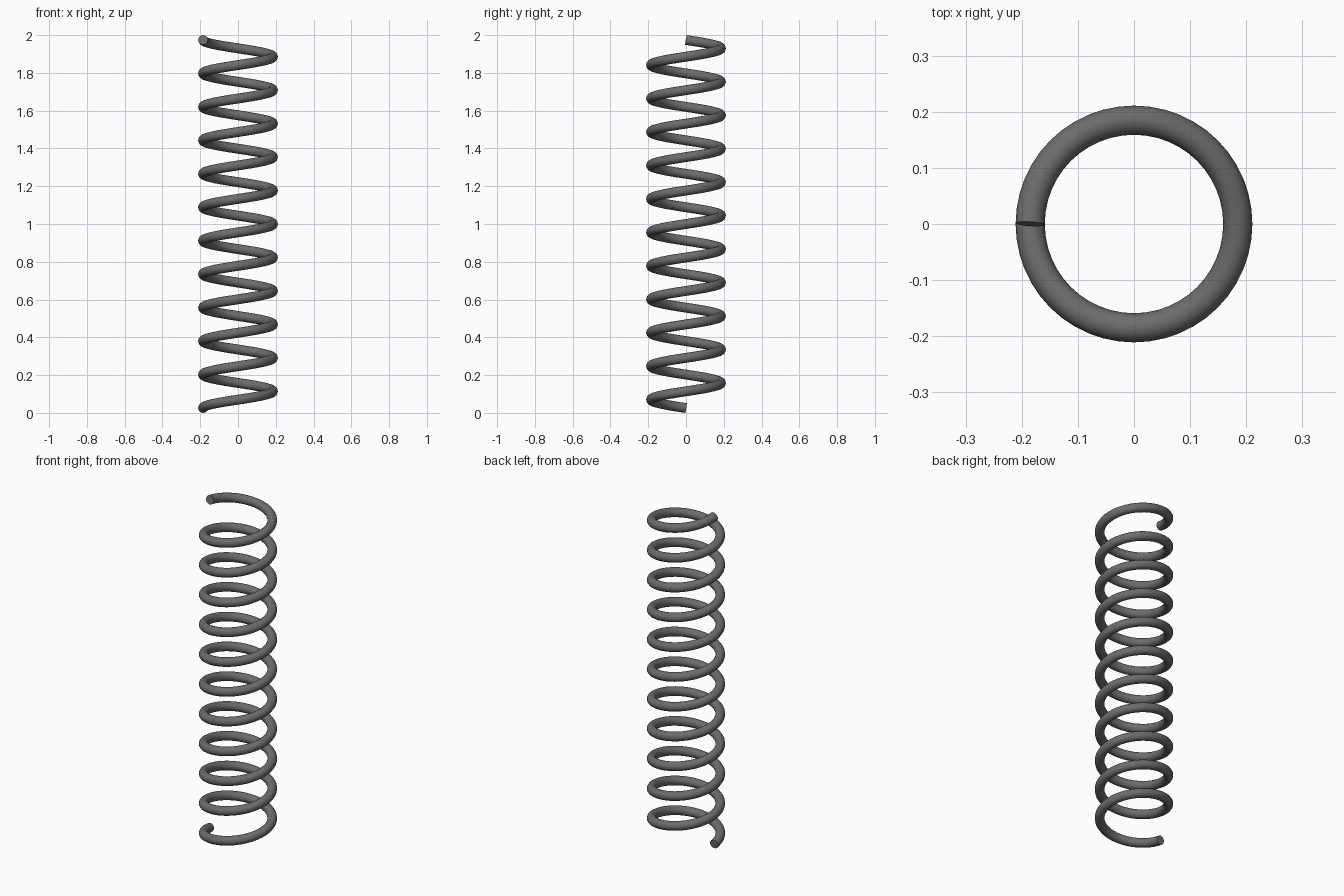
import bpy
from math import pi, cos, sin, atan

cube = bpy.data.objects.get("Cube")
if cube:
    bpy.data.objects.remove(cube, do_unlink=True)

TURNS = 11
STEPS = 48          # segments per turn
COIL_RADIUS = 0.185
WIRE_RADIUS = 0.026
HEIGHT = 2.0

# Dark steel material
steel = bpy.data.materials.new("dark_grey_steel")
steel.use_nodes = True
colour = (0.15, 0.15, 0.15, 1.0)
steel.diffuse_color = colour
steel.node_tree.nodes["Principled BSDF"].inputs["Base Color"].default_value = colour

# Helical centre line, leaving room for the tilted wire ends
slope = atan(HEIGHT / TURNS / (2 * pi * COIL_RADIUS))
margin = WIRE_RADIUS * cos(slope)
rise = HEIGHT - 2 * margin

curve = bpy.data.curves.new("coil_spring", "CURVE")
curve.dimensions = "3D"
curve.twist_mode = "Z_UP"
curve.bevel_depth = WIRE_RADIUS
curve.bevel_resolution = 6
curve.use_fill_caps = True

count = TURNS * STEPS
spline = curve.splines.new("POLY")
spline.points.add(count)
for i, point in enumerate(spline.points):
    angle = pi + 2 * pi * i / STEPS
    point.co = (COIL_RADIUS * cos(angle), COIL_RADIUS * sin(angle),
                margin + rise * i / count, 1)

# Round wire swept along the helix, with flat cut ends
spring = bpy.data.objects.new("coil_spring", curve)
bpy.context.collection.objects.link(spring)
curve.materials.append(steel)
bpy.ops.object.select_all(action="DESELECT")
spring.select_set(True)
bpy.context.view_layer.objects.active = spring
bpy.ops.object.convert(target="MESH")
bpy.ops.object.shade_smooth_by_angle(angle=pi / 5)
